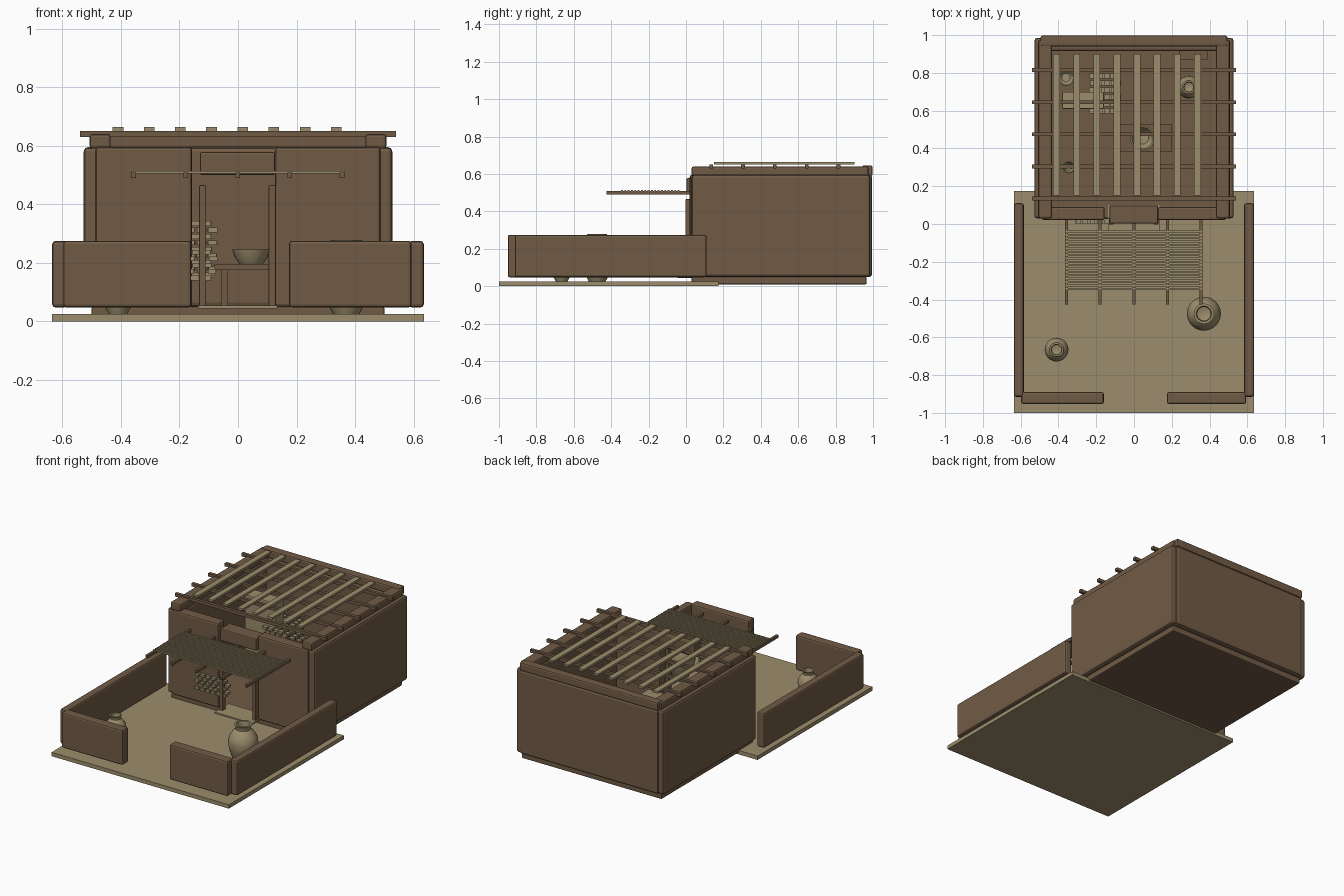
import bpy, bmesh, math, random
from mathutils import Vector

random.seed(4)
if "Cube" in bpy.data.objects:
    bpy.data.objects.remove(bpy.data.objects["Cube"])


def material(name, rgb):
    m = bpy.data.materials.new(name)
    m.use_nodes = True
    m.diffuse_color = (*rgb, 1)
    m.node_tree.nodes["Principled BSDF"].inputs["Base Color"].default_value = (*rgb, 1)
    return m


MUD = material("mud_brown", (0.165, 0.105, 0.06))
TAN = material("dry_tan", (0.33, 0.265, 0.15))


def finish(name, bm, mat, smooth=False):
    mesh = bpy.data.meshes.new(name)
    bm.to_mesh(mesh)
    bm.free()
    ob = bpy.data.objects.new(name, mesh)
    bpy.context.collection.objects.link(ob)
    mesh.materials.append(mat)
    if smooth:
        bpy.ops.object.select_all(action="DESELECT")
        ob.select_set(True)
        bpy.context.view_layer.objects.active = ob
        bpy.ops.object.shade_smooth_by_angle(angle=math.radians(40))
    return ob


def add_box(bm, x, y, z):
    lo, hi = Vector((x[0], y[0], z[0])), Vector((x[1], y[1], z[1]))
    verts = bmesh.ops.create_cube(bm, size=1)["verts"]
    for v in verts:
        v.co = (lo + hi) / 2 + v.co * (hi - lo)


def box(name, x, y, z, mat=MUD, bevel=0.0):
    bm = bmesh.new()
    add_box(bm, x, y, z)
    ob = finish(name, bm, mat)
    if bevel:
        mod = ob.modifiers.new("Soft edges", "BEVEL")
        mod.width = bevel
        mod.segments = 2
    return ob


def boxes(name, items, mat):
    bm = bmesh.new()
    for item in items:
        add_box(bm, *item)
    return finish(name, bm, mat)


def lathe(name, profile, centre, radius, height, base, mat=TAN, sides=24):
    # Spin a unit profile of (radius, height) points around z
    bm = bmesh.new()
    pts = [bm.verts.new((r * radius, 0, h * height)) for r, h in profile]
    edges = [bm.edges.new(pair) for pair in zip(pts, pts[1:])]
    bmesh.ops.spin(bm, geom=pts + edges, cent=(0, 0, 0), axis=(0, 0, 1),
                   angle=math.tau, steps=sides)
    bmesh.ops.remove_doubles(bm, verts=bm.verts, dist=1e-4)
    bmesh.ops.recalc_face_normals(bm, faces=bm.faces)
    ob = finish(name, bm, mat, True)
    ob.location = (*centre, base)
    return ob


# Ground and house floor
box("courtyard_ground", (-.635, .635), (-1, .175), (0, .025), TAN)
box("house_floor", (-.5, .5), (.03, .965), (.01, .05), MUD, .006)
box("threshold", (-.137, .135), (-.045, .1), (.044, .054), TAN)

# House walls and the parapet on top
for side, s in (("left", 1), ("right", -1)):
    box(f"house_{side}_wall", sorted((s * .435, s * .527)), (.03, .985), (.05, .595), MUD, .014)
    box(f"{side}_parapet", sorted((s * .435, s * .507)), (.03, .975), (.59, .64), MUD, .01)
box("house_back_wall", (-.495, .495), (.915, .995), (.05, .595), MUD, .014)
box("back_parapet", (-.495, .495), (.94, .998), (.59, .645), MUD, .01)
box("front_right_panel", (-.487, -.157), (.02, .09), (.05, .595), MUD, .01)
box("front_left_panel", (.127, .487), (.02, .09), (.05, .595), MUD, .01)

# Doorway
box("door_lintel", (-.13, .127), (.003, .098), (.5, .578), MUD, .006)
for side, x in (("right", -.121), ("left", .117)):
    box(f"door_{side}_post", (x - .012, x + .012), (-.003, .03), (.05, .465), MUD, .004)

# Roof of cross poles and long slats
boxes("roof_cross_poles", [((-.54, .54), (y - .01, y + .01), (.63, .65))
                           for y in (.135 + .17 * i for i in range(5))], MUD)
boxes("roof_slats", [((x - .018, x + .018), (.15, .9), (.65, .664))
                     for x in (-.41 + .1065 * i for i in range(8))], TAN)

# Awning over the door
boxes("awning_poles", [((x - .008, x + .008), (-.425, .03), (.49, .508))
                       for x in (-.357 + .178 * i for i in range(5))], MUD)
boxes("awning_rods", [((-.364, .364), (y - .005, y + .005), (.505, .514))
                      for y in (-.04 - .0178 * i for i in range(18))], TAN)

# Courtyard walls
for side, s in (("left", 1), ("right", -1)):
    box(f"courtyard_{side}_wall", sorted((s * .583, s * .635)), (-.915, .11), (.047, .275), MUD, .012)
box("courtyard_front_right_wall", (-.597, -.16), (-.953, -.89), (.047, .275), MUD, .01)
box("courtyard_front_left_wall", (.175, .592), (-.953, -.89), (.047, .275), MUD, .01)

# Clay jars with hollow necks
JAR = [(0, 0), (.5, 0), (.72, .15), (.93, .38), (1, .55), (.92, .7), (.68, .82),
       (.5, .88), (.5, .94), (.6, 1), (.45, 1), (.4, .9), (.4, .7), (0, .65)]
lathe("large_jar", JAR, (.37, -.475), .09, .253, .025)
lathe("small_jar", JAR, (-.41, -.665), .063, .175, .025)
lathe("indoor_jar", JAR, (.29, .725), .06, .2, .05)

# Bowls
BOWL = [(0, 0), (.6, 0), (.85, .45), (1, 1), (.88, 1), (.7, .45), (.5, .2), (0, .2)]
lathe("table_basket", BOWL, (.045, .455), .065, .05, .195)
lathe("floor_bowl", BOWL, (-.345, .3), .032, .04, .05)
lathe("back_bowl", BOWL, (-.36, .775), .045, .03, .05)

# Table
boxes("table", [((-.08, .2), (.385, .53), (.175, .195))] +
      [((x - .011, x + .011), (y - .011, y + .011), (.05, .18))
       for x in (-.045, .175) for y in (.41, .505)], MUD)

# Upright slab and back shelf
box("upright_slab", (-.38, -.16), (.61, .7), (.05, .5), TAN, .004)
box("back_shelf", (.24, .39), (.87, .915), (.3, .32), MUD)


def bricks(name, x0, count, y, z0, rows, size, step):
    # Staggered courses of small loose bricks
    items = []
    for r in range(rows):
        for c in range(count):
            x = x0 + c * step + (r % 2) * step / 2 + random.uniform(-.003, .003)
            z = z0 + r * (size[1] + .006)
            items.append(((x, x + size[0]), y, (z, z + size[1])))
    return boxes(name, items, TAN)


# Brick courses by the door and the stack inside
bricks("wall_bricks", -.31, 6, (.002, .03), .14, 5, (.028, .016), .038)
for i in range(6):
    bricks(f"brick_stack_{i + 1}", -.235, 4, (.585 + .037 * i, .612 + .037 * i),
           .15, 9, (.03, .016), .038)
